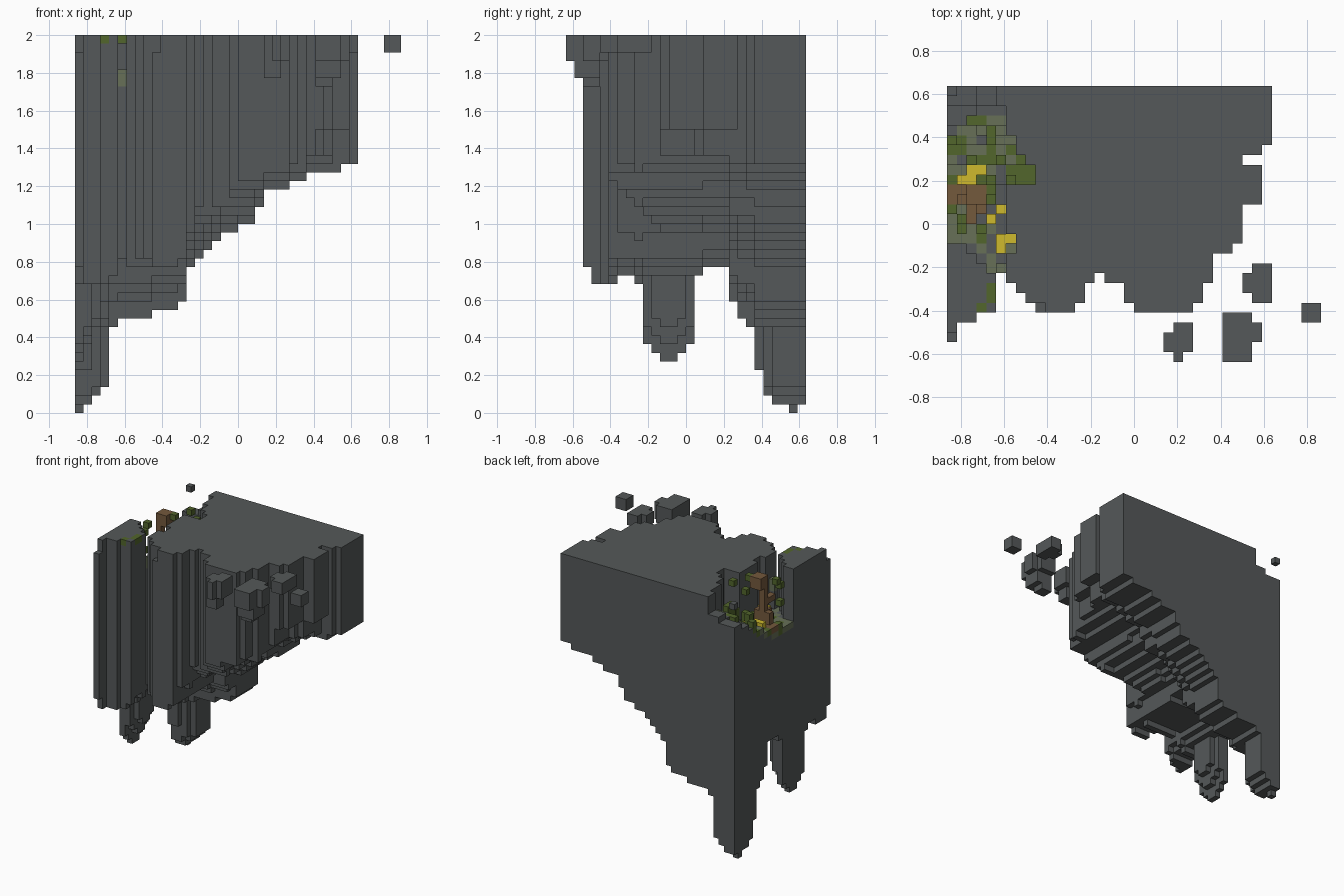
import bpy, bmesh, random
from mathutils import Vector

random.seed(4)
if "Cube" in bpy.data.objects:
    bpy.data.objects.remove(bpy.data.objects["Cube"], do_unlink=True)

V = 1 / 22                       # voxel size
NX, NY, NZ = 38, 28, 44          # overall grid
ROCK, GREEN, MOSS, YELLOW, BARK = range(5)


def material(name, rgb):
    m = bpy.data.materials.new(name)
    m.use_nodes = True
    m.diffuse_color = (*rgb, 1)
    m.node_tree.nodes["Principled BSDF"].inputs["Base Color"].default_value = (*rgb, 1)
    return m


MATS = [material("slate rock", (.09, .099, .1)),
        material("leaf green", (.085, .133, .025)),
        material("pale moss", (.135, .16, .095)),
        material("flower yellow", (.62, .49, .026)),
        material("bark brown", (.175, .1, .046))]

# Each direction with two axes that span the cube face
SIDES = [(Vector(n), Vector(a), Vector(b)) for n, a, b in (
    ((1, 0, 0), (0, 1, 0), (0, 0, 1)), ((-1, 0, 0), (0, 0, 1), (0, 1, 0)),
    ((0, 1, 0), (0, 0, 1), (1, 0, 0)), ((0, -1, 0), (1, 0, 0), (0, 0, 1)),
    ((0, 0, 1), (1, 0, 0), (0, 1, 0)), ((0, 0, -1), (0, 1, 0), (1, 0, 0)))]


def build(name, cells):
    """Turn a dict of cell -> material into a mesh of the outer faces."""
    bm = bmesh.new()
    verts = {}

    def vert(p):
        key = tuple(round(c) for c in p)
        if key not in verts:
            x, y, z = key
            verts[key] = bm.verts.new(((x - NX / 2) * V, (y - NY / 2) * V, z * V))
        return verts[key]

    for cell, mat in cells.items():
        c = Vector(cell)
        for n, a, b in SIDES:
            if tuple(int(t) for t in c + n) in cells:
                continue
            o = c + Vector([max(t, 0) for t in n])
            f = bm.faces.new([vert(p) for p in (o, o + a, o + a + b, o + b)])
            f.material_index = mat
    me = bpy.data.meshes.new(name)
    bm.to_mesh(me)
    bm.free()
    for m in MATS:
        me.materials.append(m)
    ob = bpy.data.objects.new(name, me)
    bpy.context.collection.objects.link(ob)


def box(x, y, z, mat=ROCK):
    """Cells of a block; each argument is a (start, end) pair."""
    return {(i, j, k): mat for i in range(*x) for j in range(*y) for k in range(*z)}


# Cliff outline: first solid row of each column, seen from above
FRONT = [2, 4, 4, 5, 5, 9, 8, 7, 6] + [5] * 4 + [6, 8, 9, 8, 8, 6] + [5] * 6 \
    + [6, 8, 11, 11, 12, 16, 16, 22]
# Underside profiles across the width and across the depth
UNDER_X = [0, 1, 2, 3, 10] + [11] * 4 + [12] * 3 + [13, 17, 18, 19, 20, 21, 21, 22, 22, 24] \
    + [26] * 3 + [27] * 2 + [28] * 4 + [29] * 2
UNDER_Y = [17] * 3 + [15] * 3 + [16, 16, 15, 8, 7, 6, 6, 7, 8, 16, 17, 17, 17,
                                 13, 11, 10, 5, 2, 1, 1, 0, 1]

# Garden hollow: planting plan from the back row to the front row
PLAN = ["rrrrr", "rrrrr", "rrrrrr", "rrggll", "rlllgl", "gglrgll", "ggllglg", "lrgggllg",
        "llyylrggg", "gyyggrggg", "bbbbgr", "bbbbgr", "glbbry", "lgbryr", "lgbglr",
        "lllgryy", "##rlryl", "###rlr", "####ll"]
COLOUR = {"r": ROCK, "g": GREEN, "l": MOSS, "y": YELLOW, "b": BARK}
hollow = {(i, NY - 1 - row): ch for row, line in enumerate(PLAN)
          for i, ch in enumerate(line) if ch != "#"}


def underside(i, j):
    x, y = UNDER_X[i], UNDER_Y[j]
    if 9 <= j <= 14:                 # small front spike, half round
        inside = i == 0 or i == 1 or (i == 2 and 10 <= j <= 13)
        y = y + 2 * i if inside else 16
    if j >= 22 and i < 4 and i + 25 - j >= 5:
        y = 10                       # rounded corner spike
    bottom = round((x ** 3 + y ** 3) ** (1 / 3))
    if i >= 14 and j < 11:           # right bulge hangs less at its front
        bottom = max(bottom, 32 - j)
    if i >= 28 and j - FRONT[i] < 4 and j < 20:
        bottom = 33                  # overhanging ledge on the right
    return bottom


def floor(i, j):
    return NZ - min(9, 4 + (27 - j) // 2) + (i > 2 and j > 22)


cliff, plants = {}, {}
for i, first in enumerate(FRONT):
    for j in range(first, NY):
        if i >= 30 and j == 20:      # notch in the right edge
            continue
        plant = hollow.get((i, j))
        top = floor(i, j) if plant else NZ
        if (i, j) in ((0, 2), (9, 5)):
            top = NZ - 2             # chipped front edges
        if (i, j) == (5, 9):
            top = NZ - 4             # sill of the slot
        cliff.update(box((i, i + 1), (j, j + 1), (underside(i, j), top)))
        if plant and plant != "r":
            cliff[i, j, top - 1] = COLOUR[plant] if plant in "gl" else MOSS
            if plant == "y":
                plants[i, j, top] = YELLOW
            elif plant == "g" and random.random() < .4:
                for k in range(random.choice((1, 1, 2, 3))):
                    plants[i, j, top + k] = GREEN
# Moss on the front pillar and in the slot
for cell in ((4, 6, 43), (4, 7, 43), (3, 5, 43)):
    cliff[cell] = GREEN
cliff[5, 9, 38] = cliff[5, 9, 39] = MOSS
build("cliff", cliff)
build("garden_plants", plants)

# Small dead tree with fallen wood and a few leaves
tree = box((2, 3), (16, 17), (35, 44), BARK)
tree.update(box((2, 4), (15, 17), (35, 38), BARK))
tree.update(box((0, 3), (16, 18), (35, 36), BARK))
tree.update(box((2, 3), (14, 16), (39, 40), BARK))
tree.update(box((2, 4), (16, 18), (42, 44), BARK))
tree.update(box((1, 2), (16, 17), (35, 38), BARK))
build("tree", tree)
build("leaves", {c: GREEN for c in ((4, 17, 43), (4, 18, 41), (1, 14, 42), (1, 13, 41),
                                    (1, 13, 38), (5, 20, 43))})

# Floating rocks: broad tops with smaller undersides
ROCKS = {
    "floating_rock_front": [((22, 25), (1, 3), (41, 44)), ((23, 25), (3, 4), (41, 44)),
                            ((23, 24), (0, 1), (41, 44)), ((22, 24), (1, 3), (39, 41))],
    "floating_rock_large": [((28, 31), (0, 5), (41, 44)), ((31, 32), (2, 4), (41, 44)),
                            ((28, 31), (1, 4), (39, 41)), ((28, 30), (2, 4), (38, 39))],
    "floating_rock_side": [((31, 33), (6, 10), (42, 44)), ((30, 31), (7, 9), (42, 44))],
    "floating_cube": [((36, 38), (4, 6), (42, 44))],
    "corner_pebble": [((0, 1), (27, 28), (43, 44))],
}
for name, blocks in ROCKS.items():
    cells = {}
    for b in blocks:
        cells.update(box(*b))
    build(name, cells)
